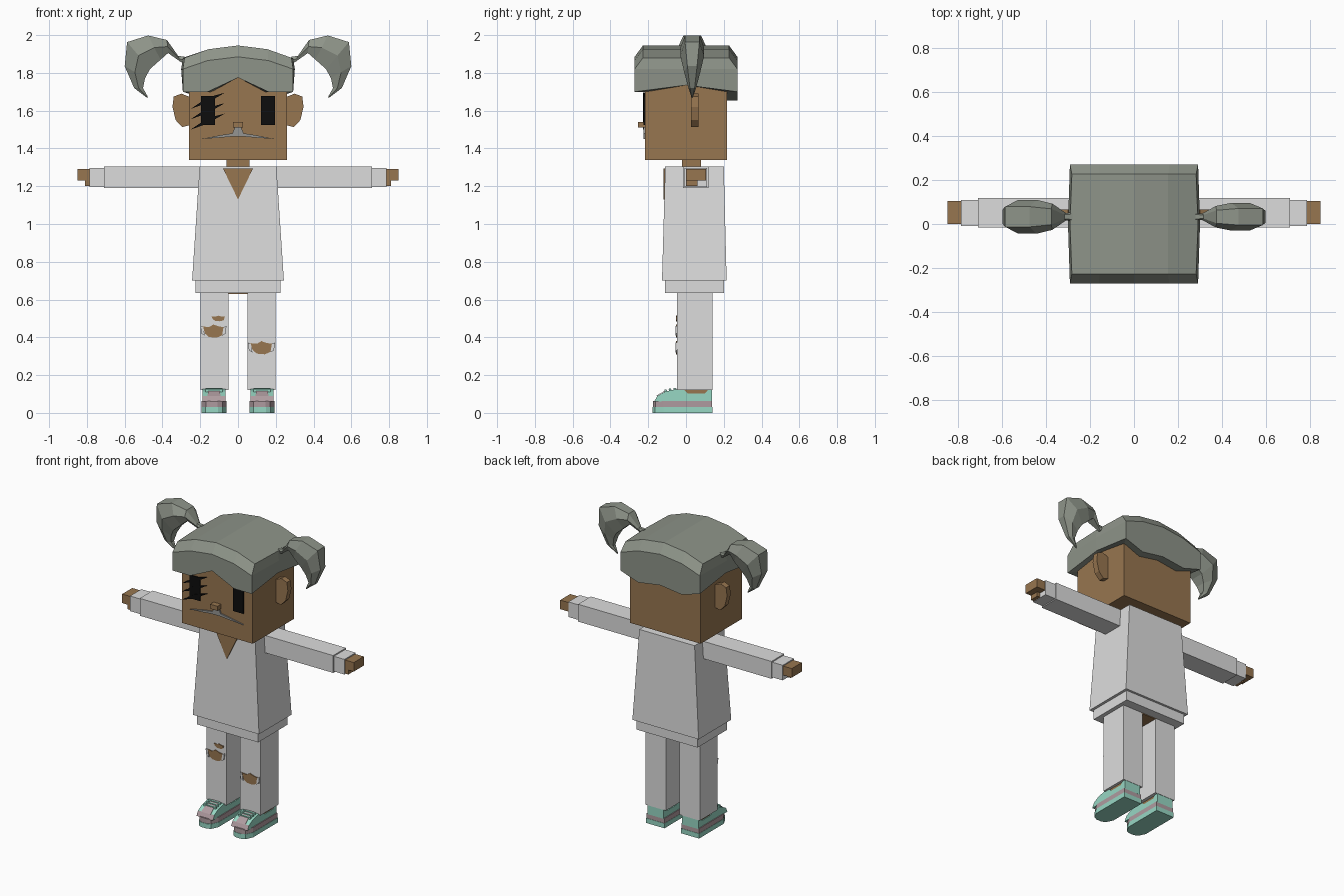
import bpy, bmesh

if "Cube" in bpy.data.objects:
    bpy.data.objects.remove(bpy.data.objects["Cube"])


def material(name, r, g, b):
    m = bpy.data.materials.new(name)
    m.use_nodes = True
    m.diffuse_color = (r, g, b, 1)
    node = m.node_tree.nodes["Principled BSDF"]
    node.inputs["Base Color"].default_value = (r, g, b, 1)
    node.inputs["Roughness"].default_value = 0.9
    return m


skin = material("warm brown skin", .31, .18, .08)
hair = material("grey hair", .27, .295, .25)
cloth = material("pale grey cloth", .72, .72, .72)
black = material("eye black", .004, .004, .004)
mint = material("mint green", .31, .68, .55)
pink = material("dusty pink", .43, .33, .35)
grey = material("mouth grey", .3, .3, .29)


def finish(name, bm, *mats):
    bmesh.ops.recalc_face_normals(bm, faces=bm.faces)
    mesh = bpy.data.meshes.new(name)
    bm.to_mesh(mesh)
    bm.free()
    for m in mats:
        mesh.materials.append(m)
    ob = bpy.data.objects.new(name, mesh)
    bpy.context.collection.objects.link(ob)
    return ob


def loft(name, rings, mat, caps=True):
    """Skin a list of closed rings with equal point counts."""
    bm = bmesh.new()
    rows = [[bm.verts.new(p) for p in ring] for ring in rings]
    count = len(rows[0])
    for a, b in zip(rows, rows[1:]):
        for i in range(count):
            j = (i + 1) % count
            bm.faces.new((a[i], a[j], b[j], b[i]))
    if caps:
        bm.faces.new(rows[0])
        bm.faces.new(rows[-1])
    return finish(name, bm, mat)


def prism(name, pts, axis, a, b, mat):
    """Extrude a flat outline along one axis from a to b."""
    place = {"x": lambda u, v, t: (t, u, v),
             "y": lambda u, v, t: (u, t, v),
             "z": lambda u, v, t: (u, v, t)}[axis]
    return loft(name, [[place(u, v, t) for u, v in pts] for t in (a, b)], mat)


def rect(x0, x1, y0, y1):
    return [(x0, y0), (x1, y0), (x1, y1), (x0, y1)]


def box(name, x, y, z, mat):
    x = sorted(x)
    return prism(name, rect(*x, *y), "z", *z, mat)


def flip(pts, s):
    return [(s * u, v) for u, v in pts]


# Head and neck
box("head", (-.26, .26), (-.217, .217), (1.34, 1.80), skin)
box("neck", (-.06, .06), (-.02, .08), (1.25, 1.36), skin)

# Face
prism("mouth", [(-.196, 1.45), (-.095, 1.47), (-.03, 1.48), (-.015, 1.515),
                (.015, 1.515), (.03, 1.48), (.095, 1.47), (.196, 1.45),
                (.095, 1.457), (.03, 1.463), (-.03, 1.463), (-.095, 1.457)],
      "y", -.226, -.215, grey)
box("nose", (-.027, .027), (-.254, -.21), (1.51, 1.54), skin)
for side, s in (("left", 1), ("right", -1)):
    box(side + "_eye", (s * .122, s * .196), (-.226, -.215), (1.524, 1.677), black)
    ear = [(.25, 1.67), (.30, 1.69), (.34, 1.675), (.347, 1.62),
           (.33, 1.55), (.295, 1.513), (.25, 1.525)]
    prism(side + "_ear", flip(ear, s), "y", .027, .065, skin)
for k in range(3):
    z = 1.62 - k * .055
    prism("eyelash_%d" % k, [(-.25, z - .01), (-.16, z + .022), (-.07, z + .075), (-.16, z + .05)],
          "y", -.228, -.218, black)

# Hair cap: rings of 12 points with an arched top and a zigzag lower edge
STEPS = (-1, -.55, 0, .55, 1)
AROUND = ([(u, -1) for u in STEPS] + [(1, 0)] + [(u, 1) for u in reversed(STEPS)] + [(-1, 0)])
edge = [1.70, 1.70, 1.775, 1.70, 1.70, 1.735, 1.70, 1.655, 1.68, 1.66, 1.70, 1.735]


def hair_ring(sx, sy, z):
    return [(sx * u * (1 if v else 1.03), sy * v, z + .065 * (1 - u * u)) for u, v in AROUND]


def edge_ring(sx, sy):
    return [(sx * u, sy * v, z) for (u, v), z in zip(AROUND, edge)]


bm = bmesh.new()
rows = [[bm.verts.new(p) for p in ring] for ring in (
    edge_ring(.255, .21), edge_ring(.292, .272),
    hair_ring(.292, .272, 1.82), hair_ring(.283, .228, 1.88))]
for a, b in zip(rows, rows[1:]):
    for i in range(12):
        j = (i + 1) % 12
        bm.faces.new((a[i], a[j], b[j], b[i]))
for strip in ((0, 1, 9, 10, 11), (1, 2, 8, 9), (2, 3, 7, 8), (3, 4, 5, 6, 7)):
    bm.faces.new([rows[-1][i] for i in strip])
finish("hair_cap", bm, hair)

# Pigtails: outer x, outer z, inner x, inner z, half width
TAIL = [(.28, 1.885, .28, 1.85, .02), (.317, 1.89, .302, 1.857, .017),
        (.376, 1.974, .37, 1.905, .06), (.476, 1.998, .41, 1.87, .077),
        (.587, 1.963, .466, 1.82, .077), (.60, 1.836, .492, 1.772, .052),
        (.55, 1.72, .503, 1.72, .025), (.48, 1.667, .478, 1.675, .004)]
for side, s, wide in (("left", 1, .82), ("right", -1, 1)):
    rings = []
    for ox, oz, ix, iz, w in TAIL:
        w *= wide
        mx, mz = (ox + ix) / 2, (oz + iz) / 2
        loop = [(ox, -w * .6, oz), (ox, w * .6, oz), (mx, w, mz),
                (ix, w * .6, iz), (ix, -w * .6, iz), (mx, -w, mz)]
        rings.append([(s * x, y + .033, z) for x, y, z in loop])
    loft(side + "_pigtail", rings, hair)

# Shirt with flared body, hem and open neck
loft("shirt_body", [[(x, y, z) for x, y in rect(-w, w, f, b)] for w, f, b, z in
                    ((.243, -.127, .215, .70), (.203, -.11, .2, 1.305))], cloth)
box("shirt_hem", (-.225, .225), (-.11, .2), (.635, .71), cloth)
box("hips", (-.06, .06), (-.04, .14), (.63, .66), skin)
prism("open_neck", [(-.08, 1.295), (.08, 1.295), (0, 1.13)], "y", -.119, -.105, skin)

# Arms, legs and shoes
SOLE = [(-.067, .14), (-.067, -.12), (-.045, -.165), (-.02, -.177),
        (.02, -.177), (.045, -.165), (.067, -.12), (.067, .14)]
UPPER = [(-.168, .06), (-.152, .09), (-.11, .113), (-.045, .127), (-.01, .122),
         (.01, .102), (.10, .102), (.115, .12), (.138, .122), (.138, .06)]
for side, s in (("left", 1), ("right", -1)):
    box(side + "_sleeve", (s * .19, s * .71), (-.016, .118), (1.19, 1.305), cloth)
    box(side + "_cuff", (s * .70, s * .787), (-.008, .11), (1.197, 1.297), cloth)
    box(side + "_hand", (s * .77, s * .85), (0, .105), (1.23, 1.29), skin)
    box(side + "_thumb", (s * .77, s * .81), (0, .06), (1.2, 1.235), skin)
    box(side + "_trouser_leg", (s * .05, s * .199), (-.048, .14), (.12, .65), cloth)

    cx = s * .127
    sole = [(cx + x, y) for x, y in SOLE]
    prism(side + "_shoe_sole", sole, "z", 0, .032, mint)
    prism(side + "_shoe_band", [(cx + (x - cx) * .97, y * .985) for x, y in sole],
          "z", .032, .064, pink)
    shoe = prism(side + "_shoe_upper", UPPER, "x", cx - .06, cx + .06, mint)
    shoe.data.materials.append(pink)
    for f in shoe.data.polygons:
        f.material_index = int(f.normal.y < -.6)
    loft(side + "_shoe_tongue", [[(x, y, z) for x, y in rect(cx - w, cx + w, f, f + .004)]
                                 for w, f, z in ((.035, -.157, .09), (.03, -.113, .118),
                                                 (.03, -.052, .131))], pink)
    for k in range(3):
        y, z = -.115 + k * .024, .117 + k * .005
        box(side + "_lace_%d" % k, (cx - .045, cx + .045), (y, y + .011), (z - .008, z + .006), mint)
    box(side + "_ankle", (cx - .055, cx + .055), (-.01, .115), (.08, .13), skin)

# Torn knees: jagged skin plates with frayed cloth ends
TEAR = [(-.5, .35), (-.2, .3), (0, .5), (.25, .35), (.5, .3),
        (.42, -.3), (.15, -.5), (-.2, -.45), (-.38, -.2)]
for name, x, z, w, h in (("right_knee_tear", -.13, .433, .115, .07),
                         ("right_small_tear", -.105, .5, .07, .03),
                         ("left_knee_tear", .124, .345, .12, .07)):
    prism(name, [(x + u * w, z + v * h) for u, v in TEAR], "y", -.053, -.046, skin)
    if "knee" in name:
        for s in (-1, 1):
            fray = [(.46, .3), (.6, .4), (.55, -.2), (.4, -.35)]
            prism(name + "_fray", [(x + s * u * w, z + v * h) for u, v in fray],
                  "y", -.056, -.047, cloth)
